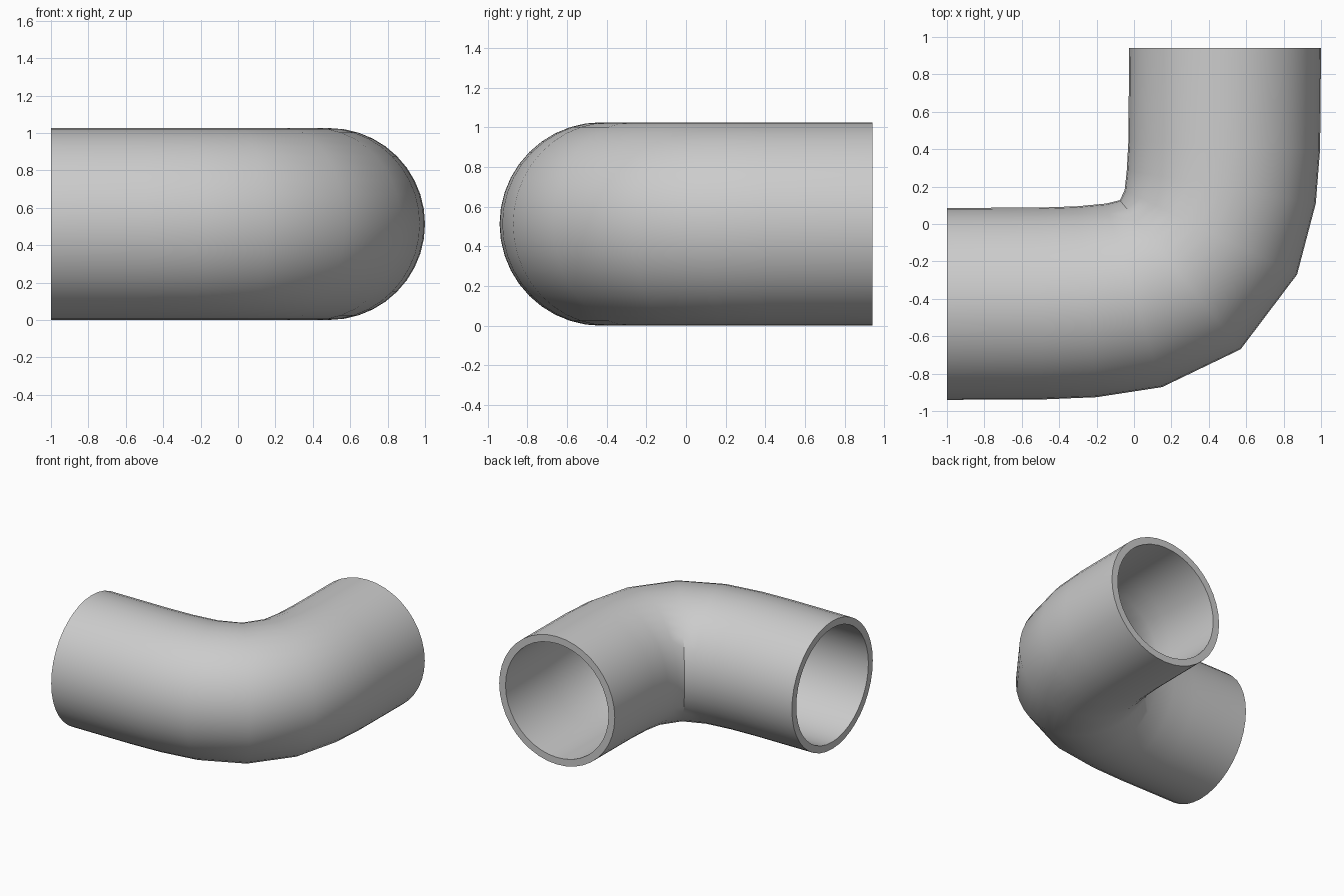
import bpy, bmesh
from math import sin, cos, tau, radians
from mathutils import Vector

if "Cube" in bpy.data.objects:
    bpy.data.objects.remove(bpy.data.objects["Cube"])

R_OUT, R_IN, SIDES = 0.513, 0.457, 40

# Bend stations: outer-wall point (x, y) and direction of travel in degrees
stations = [(-1.0, -0.94, 0), (-0.49, -0.938, 1), (-0.20, -0.926, 6),
            (0.15, -0.872, 17), (0.57, -0.67, 39), (0.872, -0.27, 64),
            (0.972, 0.11, 80), (0.995, 0.40, 87.5), (1.0, 0.94, 90)]


def ring(bm, station, radius):
    x, y, deg = station
    n = Vector((-sin(radians(deg)), cos(radians(deg)), 0))
    centre = Vector((x, y, R_OUT)) + n * R_OUT
    up = Vector((0, 0, 1))
    return [bm.verts.new(centre + radius * (cos(tau * i / SIDES) * n + sin(tau * i / SIDES) * up))
            for i in range(SIDES)]


# Pipe elbow: outer skin forward, inner skin back, joined by the end rims
bm = bmesh.new()
rings = [ring(bm, s, R_OUT) for s in stations]
rings += [ring(bm, s, R_IN) for s in reversed(stations)]
for k, a in enumerate(rings):
    b = rings[(k + 1) % len(rings)]
    for i in range(SIDES):
        j = (i + 1) % SIDES
        bm.faces.new((a[i], a[j], b[j], b[i]))
bmesh.ops.recalc_face_normals(bm, faces=bm.faces)

mesh = bpy.data.meshes.new("pipe_elbow")
bm.to_mesh(mesh)
bm.free()
elbow = bpy.data.objects.new("pipe_elbow", mesh)
bpy.context.collection.objects.link(elbow)
bpy.context.view_layer.objects.active = elbow
elbow.select_set(True)
bpy.ops.object.shade_smooth_by_angle(angle=radians(32))
